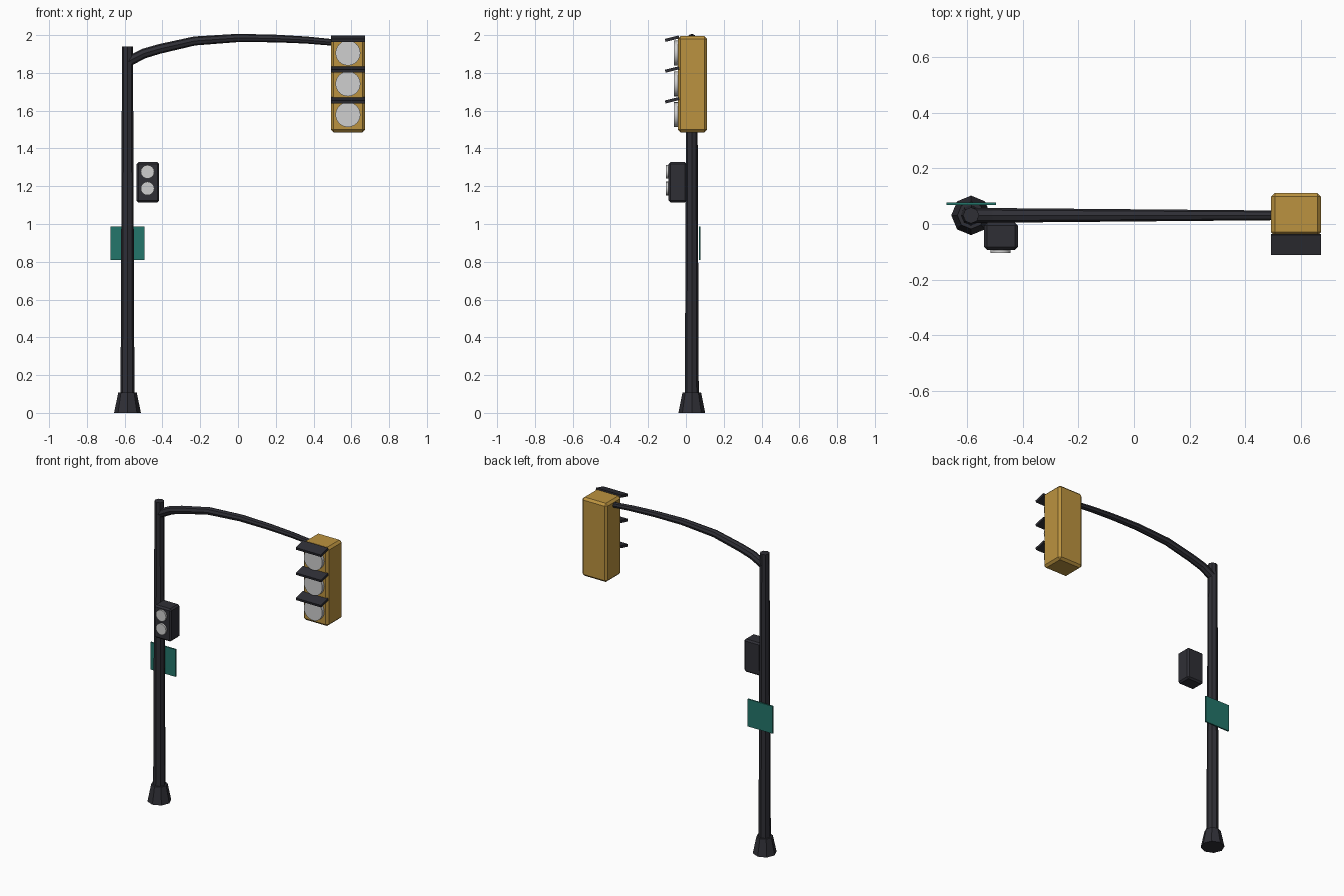
import bpy
import math

if "Cube" in bpy.data.objects:
    bpy.data.objects.remove(bpy.data.objects["Cube"])


def material(name, rgb, rough=0.6):
    m = bpy.data.materials.new(name)
    m.use_nodes = True
    m.diffuse_color = (*rgb, 1)
    node = m.node_tree.nodes["Principled BSDF"]
    node.inputs["Base Color"].default_value = (*rgb, 1)
    node.inputs["Roughness"].default_value = rough
    return m


DARK = material("dark_metal", (0.028, 0.028, 0.036))
YELLOW = material("yellow_housing", (0.50, 0.29, 0.05))
LENS = material("pale_lens", (0.62, 0.62, 0.62))
TEAL = material("teal_sign", (0.017, 0.18, 0.145))

POLE_X, POLE_Y = -0.585, 0.031


def finish(name, mat):
    obj = bpy.context.object
    obj.name = name
    obj.data.materials.append(mat)
    return obj


def box(name, lo, hi, mat, bevel=0):
    """Axis-aligned box between two corners, with optional bevelled edges."""
    centre = [(a + b) / 2 for a, b in zip(lo, hi)]
    bpy.ops.mesh.primitive_cube_add(size=1, location=centre)
    obj = finish(name, mat)
    obj.scale = [b - a for a, b in zip(lo, hi)]
    bpy.ops.object.transform_apply(location=False, rotation=False, scale=True)
    if bevel:
        mod = obj.modifiers.new("edge_bevel", "BEVEL")
        mod.width = bevel
        mod.segments = 1
    return obj


def post(name, r_low, r_high, z_low, z_high):
    """Tapered octagonal column on the pole axis."""
    bpy.ops.mesh.primitive_cone_add(
        vertices=8, radius1=r_low, radius2=r_high, depth=z_high - z_low,
        location=(POLE_X, POLE_Y, (z_low + z_high) / 2))
    return finish(name, DARK)


def lens(name, x, z, radius, y_front, y_back, sides):
    """Round lamp disc facing the front."""
    bpy.ops.mesh.primitive_cylinder_add(
        vertices=sides, radius=radius, depth=y_back - y_front,
        location=(x, (y_front + y_back) / 2, z), rotation=(math.pi / 2, 0, 0))
    finish(name, LENS)
    bpy.ops.object.shade_smooth_by_angle(angle=math.radians(35))


# Pole and flared foot
post("pole_base", 0.071, 0.049, 0, 0.108)
post("pole", 0.037, 0.029, 0.05, 1.94)

# Curved, tapering arm
path = [(-0.585, 1.858), (-0.5, 1.902), (-0.415, 1.927), (-0.23, 1.969),
        (0, 1.985), (0.2, 1.982), (0.36, 1.974), (0.55, 1.957)]
curve = bpy.data.curves.new("mast_arm", "CURVE")
curve.dimensions = "3D"
curve.bevel_depth = 1
curve.bevel_resolution = 2
curve.use_fill_caps = True
spline = curve.splines.new("POLY")
spline.points.add(len(path) - 1)
for i, (point, (x, z)) in enumerate(zip(spline.points, path)):
    point.co = (x, POLE_Y, z, 1)
    point.radius = 0.027 - 0.010 * (x - path[0][0]) / 1.135
spline.use_smooth = False
arm = bpy.data.objects.new("mast_arm", curve)
bpy.context.collection.objects.link(arm)
bpy.ops.object.select_all(action="DESELECT")
arm.select_set(True)
bpy.context.view_layer.objects.active = arm
bpy.ops.object.convert(target="MESH")
finish("mast_arm", DARK)

# Vehicle signal: housing, three lenses, three sloping visors
box("signal_housing", (0.492, -0.043, 1.485), (0.672, 0.112, 1.994), YELLOW, 0.014)
for i, part in enumerate(("upper", "middle", "lower")):
    drop = 0.163 * i
    lens(part + "_signal_lens", 0.582, 1.905 - drop, 0.066, -0.064, -0.03, 24)
    visor = box(part + "_visor", (0.492, -0.111, 1.973 - drop),
                (0.672, -0.036, 1.989 - drop), DARK)
    visor.rotation_euler.x = math.radians(14)

# Pedestrian signal beside the pole
box("pedestrian_housing", (-0.538, -0.093, 1.115), (-0.417, 0.005, 1.327), DARK, 0.010)
for part, z in (("upper", 1.276), ("lower", 1.188)):
    lens(part + "_pedestrian_lens", -0.479, z, 0.036, -0.105, -0.085, 16)

# Sign plate behind the pole
box("sign_plate", (-0.674, 0.068, 0.81), (-0.496, 0.077, 0.987), TEAL)
